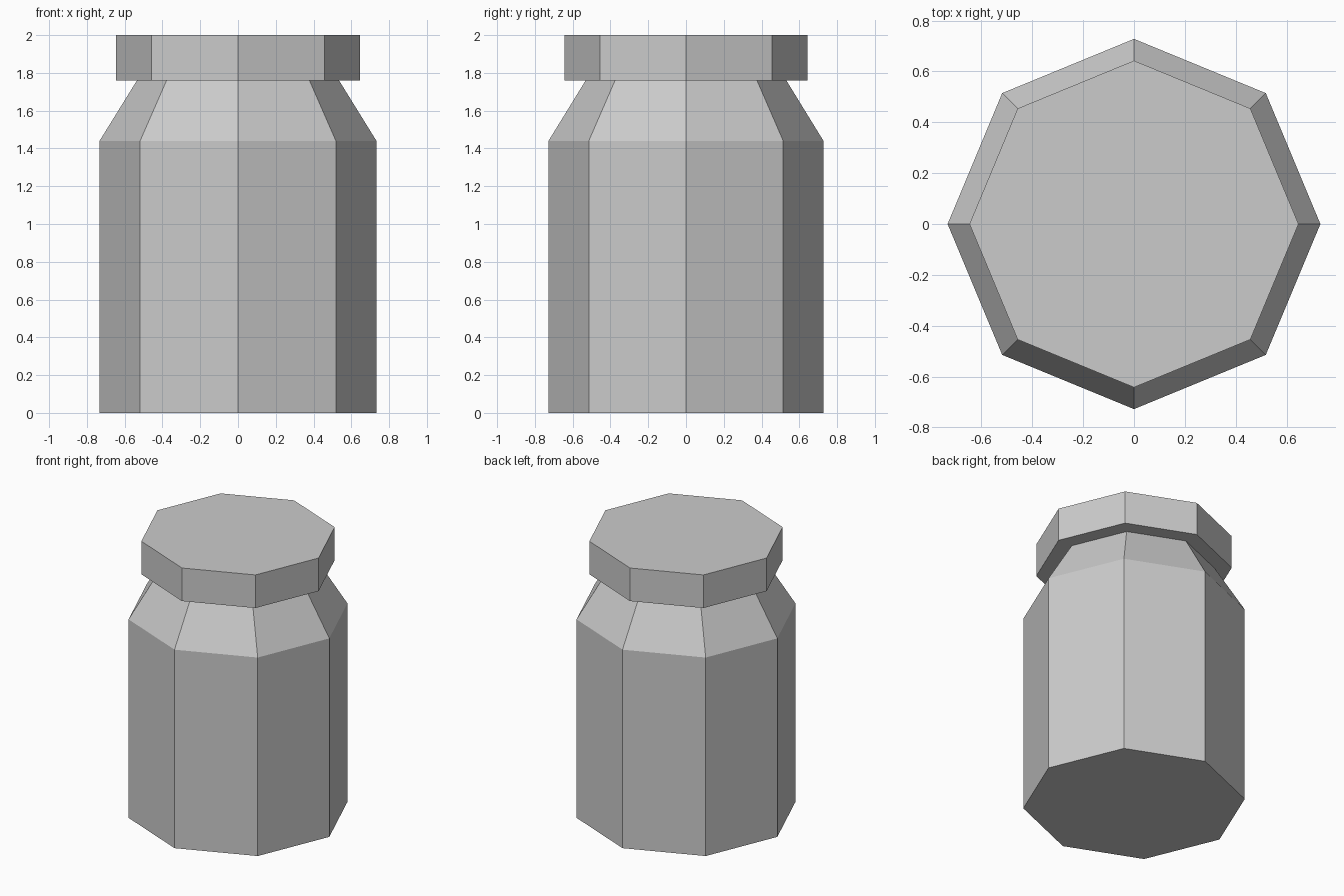
import bpy, bmesh
from math import cos, sin, pi

if "Cube" in bpy.data.objects:
    bpy.data.objects.remove(bpy.data.objects["Cube"])

SIDES = 8
Y_SCALE = 0.993  # very slightly narrower in depth


def turned(name, profile):
    """Closed low-poly solid from (radius, z) rings, corners on the axes."""
    bm = bmesh.new()
    rings = [[bm.verts.new((r * cos(2 * pi * i / SIDES),
                            r * sin(2 * pi * i / SIDES) * Y_SCALE, z))
              for i in range(SIDES)] for r, z in profile]
    for low, high in zip(rings, rings[1:]):
        for i in range(SIDES):
            j = (i + 1) % SIDES
            bm.faces.new((low[i], low[j], high[j], high[i]))
    bm.faces.new(rings[0][::-1])
    bm.faces.new(rings[-1])
    mesh = bpy.data.meshes.new(name)
    bm.to_mesh(mesh)
    bm.free()
    obj = bpy.data.objects.new(name, mesh)
    bpy.context.collection.objects.link(obj)
    return obj


# Straight body with sloping shoulder
turned("jar_body", [(0.733, 0), (0.733, 1.44), (0.535, 1.76)])

# Overhanging lid
turned("jar_lid", [(0.647, 1.76), (0.647, 2.0)])
